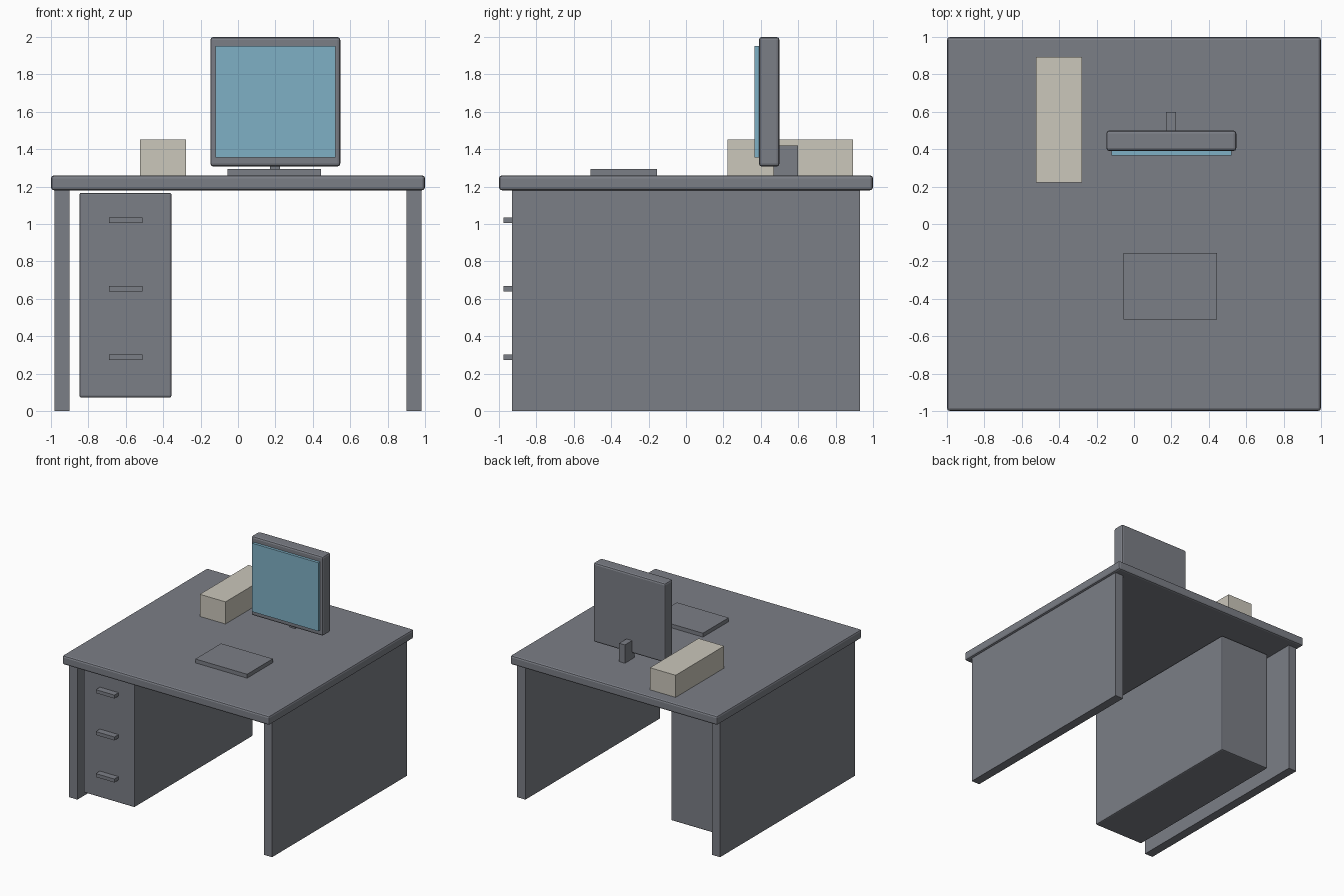
import bpy
import bmesh

if "Cube" in bpy.data.objects:
    bpy.data.objects.remove(bpy.data.objects["Cube"])


def material(name, srgb):
    m = bpy.data.materials.new(name)
    lin = [((c / 255 + 0.055) / 1.055) ** 2.4 for c in srgb]
    m.diffuse_color = (*lin, 1)
    m.use_nodes = True
    m.node_tree.nodes["Principled BSDF"].inputs["Base Color"].default_value = m.diffuse_color
    return m


GREY = material("slate grey", (123, 126, 134))
BLUE = material("screen blue", (127, 176, 197))
CREAM = material("warm cream", (203, 199, 187))


def box(name, x, y, z, mat, bevel=0.0):
    """Box from (min, max) ranges, with optional rounded edges."""
    bm = bmesh.new()
    bmesh.ops.create_cube(bm, size=1)
    for v in bm.verts:
        v.co = [r[0] if c < 0 else r[1] for c, r in zip(v.co, (x, y, z))]
    mesh = bpy.data.meshes.new(name)
    bm.to_mesh(mesh)
    bm.free()
    mesh.materials.append(mat)
    ob = bpy.data.objects.new(name, mesh)
    bpy.context.collection.objects.link(ob)
    if bevel:
        b = ob.modifiers.new("rounded edges", 'BEVEL')
        b.width = bevel
        b.segments = 2
    return ob


# Desk: top and two full-depth side panels
box("desk_top", (-1, 1), (-1, 1), (1.18, 1.26), GREY, 0.016)
for side, x in (("left", (-0.98, -0.90)), ("right", (0.90, 0.98))):
    box(side + "_side_panel", x, (-0.93, 0.93), (0, 1.19), GREY)

# Drawer cabinet with three handles
box("drawer_cabinet", (-0.848, -0.356), (-0.92, 0.715), (0.072, 1.167), GREY, 0.01)
for i, z in enumerate((0.287, 0.654, 1.02)):
    box(f"drawer_handle_{i + 1}", (-0.69, -0.51), (-0.977, -0.915),
        (z - 0.015, z + 0.015), GREY)

# Monitor: casing, screen and stand
box("monitor_casing", (-0.148, 0.547), (0.39, 0.50), (1.307, 2.0), GREY, 0.016)
box("monitor_screen", (-0.12, 0.52), (0.366, 0.40), (1.355, 1.953), BLUE)
box("monitor_stand", (0.17, 0.225), (0.467, 0.60), (1.255, 1.42), GREY)

# Items on the desk
box("keyboard", (-0.055, 0.445), (-0.51, -0.155), (1.255, 1.294), GREY)
box("paper_tray", (-0.525, -0.277), (0.223, 0.893), (1.255, 1.453), CREAM)
